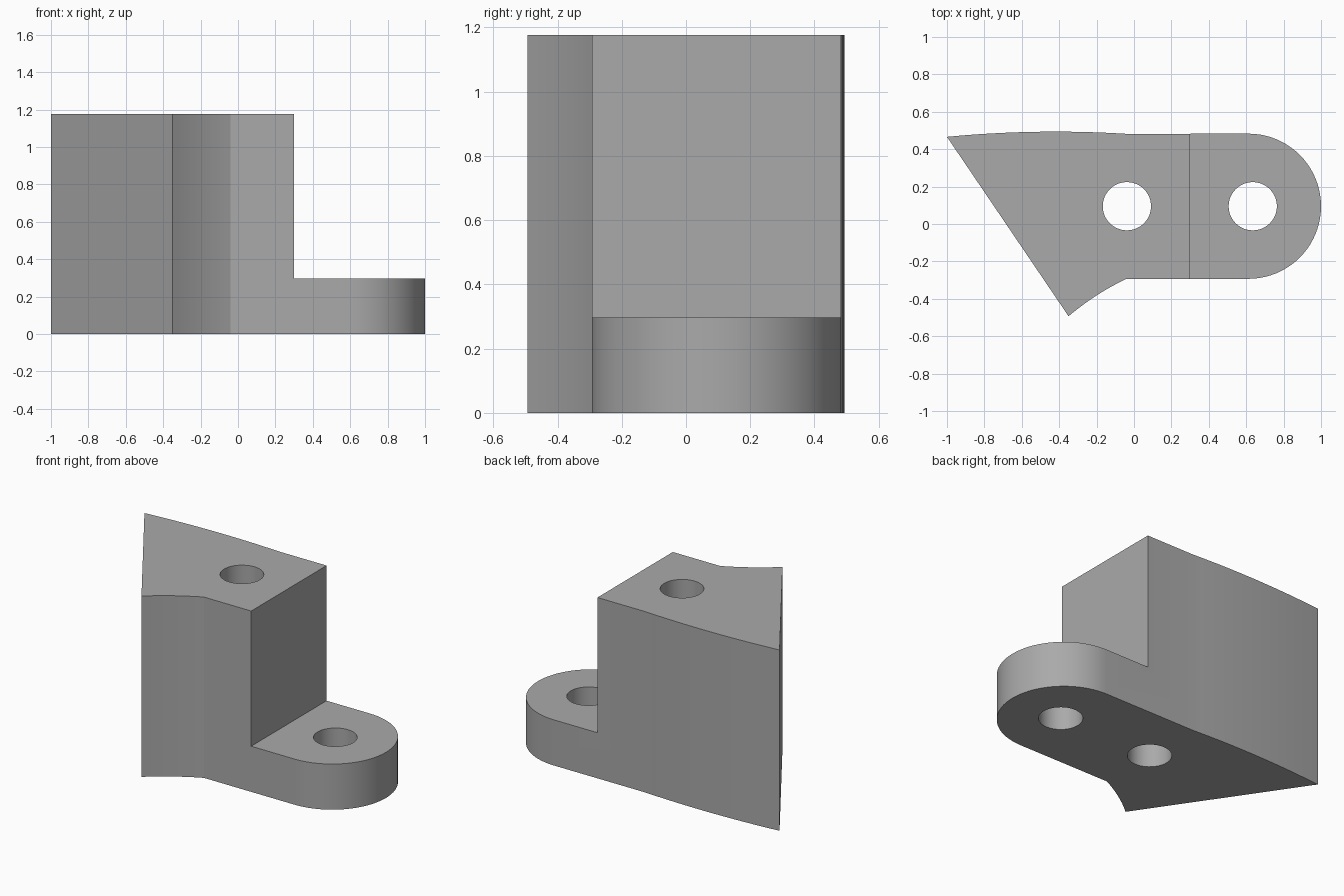
import bpy, bmesh
from math import cos, sin, pi, radians
from mathutils import Vector

default = bpy.data.objects.get("Cube")
if default:
    bpy.data.objects.remove(default)

TOP, STEP_Z, STEP_X = 1.177, 0.297, 0.30
AXIS_Y, LUG_X, LUG_R = 0.095, 0.612, 0.388
HOLE_R = 0.129

grey = bpy.data.materials.new("plain grey")
grey.use_nodes = True
grey.diffuse_color = (0.4, 0.4, 0.4, 1)
grey.node_tree.nodes["Principled BSDF"].inputs["Base Color"].default_value = grey.diffuse_color


def bow(start, mid, end, n):
    """Points along a gentle curve through three points."""
    a, m, b = Vector(start), Vector(mid), Vector(end)
    c = 2 * m - (a + b) / 2
    return [a * (1 - t) ** 2 + c * 2 * t * (1 - t) + b * t * t
            for t in (i / n for i in range(n + 1))]


def arc(x, y, r, start, end, n):
    return [Vector((x + r * cos(t), y + r * sin(t)))
            for t in (start + (end - start) * i / n for i in range(n + 1))]


def prism(name, outline, z0, z1):
    """Extrude a counter-clockwise outline from z0 to z1."""
    bm = bmesh.new()
    face = bm.faces.new([bm.verts.new((p[0], p[1], z0)) for p in outline])
    grown = bmesh.ops.extrude_face_region(bm, geom=[face], use_keep_orig=True)
    verts = [v for v in grown["geom"] if isinstance(v, bmesh.types.BMVert)]
    bmesh.ops.translate(bm, verts=verts, vec=(0, 0, z1 - z0))
    bmesh.ops.recalc_face_normals(bm, faces=bm.faces)
    mesh = bpy.data.meshes.new(name)
    bm.to_mesh(mesh)
    bm.free()
    mesh.materials.append(grey)
    obj = bpy.data.objects.new(name, mesh)
    bpy.context.collection.objects.link(obj)
    return obj


# Full-height body: concave front flank, rounded lug, bowed back, slanted end
outline = bow((-0.35, -0.493), (-0.20, -0.382), (-0.04, -0.293), 12)
outline += arc(LUG_X, AXIS_Y, LUG_R, -pi / 2, pi / 2, 40)
outline += bow((-0.04, 0.482), (-0.52, 0.493), (-1.0, 0.466), 16)
bracket = prism("bracket", outline, 0, TOP)

# Cutters: the step above the lug, and two bolt holes
step = [(STEP_X, -0.8), (1.3, -0.8), (1.3, 0.8), (STEP_X, 0.8)]
cutters = [prism("step_cutter", step, STEP_Z, TOP + 0.2)]
for name, x in (("block_hole_cutter", -0.038), ("lug_hole_cutter", 0.635)):
    circle = arc(x, AXIS_Y, HOLE_R, 0, 2 * pi, 48)[:-1]
    cutters.append(prism(name, circle, -0.2, TOP + 0.2))

bpy.ops.object.select_all(action="DESELECT")
bpy.context.view_layer.objects.active = bracket
bracket.select_set(True)
for cutter in cutters:
    mod = bracket.modifiers.new(cutter.name, "BOOLEAN")
    mod.operation = "DIFFERENCE"
    mod.solver = "EXACT"
    mod.object = cutter
    bpy.ops.object.modifier_apply(modifier=mod.name)
    bpy.data.objects.remove(cutter)

bpy.ops.object.shade_smooth_by_angle(angle=radians(25))
